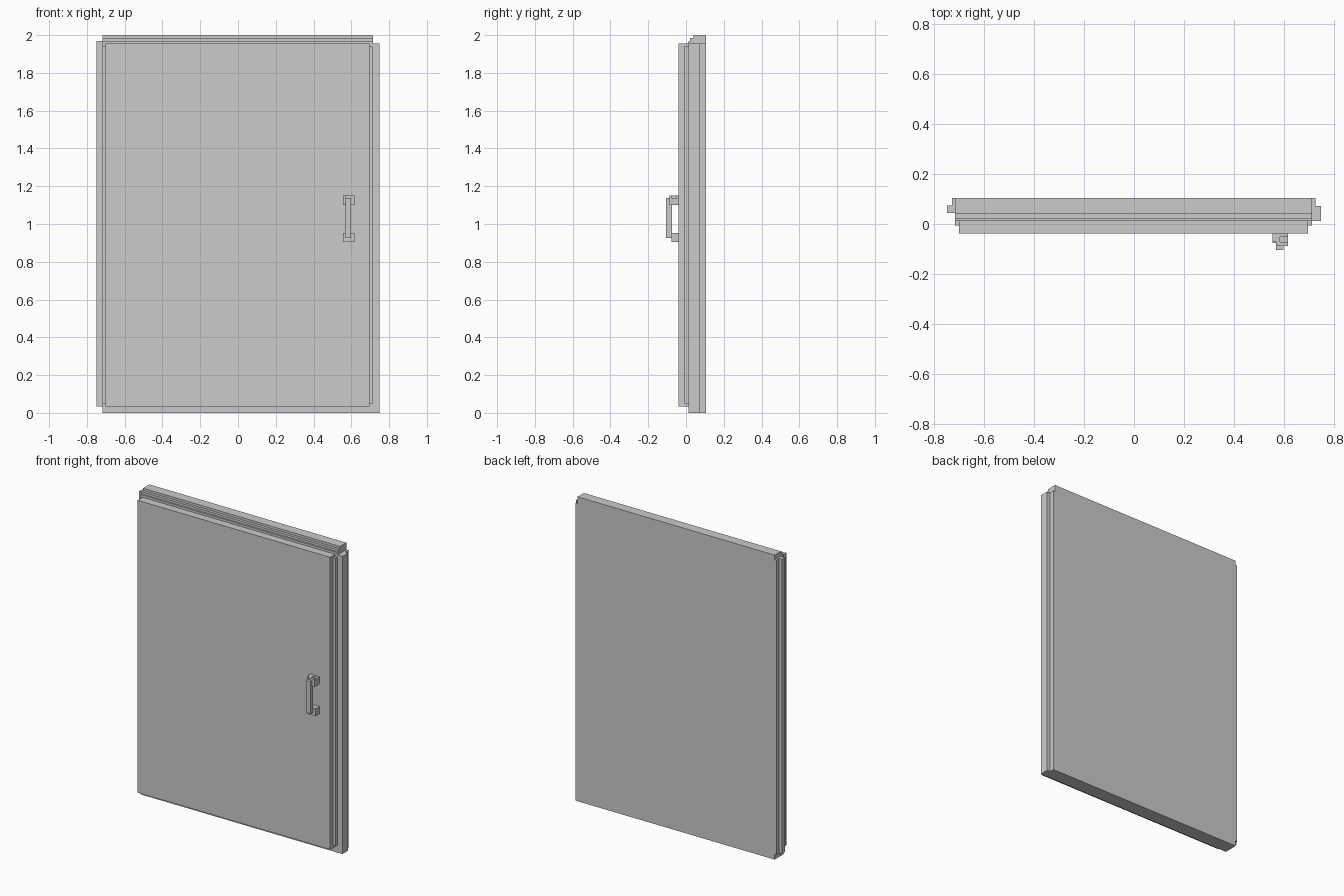
import bpy
import bmesh
from mathutils import Vector

if "Cube" in bpy.data.objects:
    bpy.data.objects.remove(bpy.data.objects["Cube"])


def prism(name, profile, axis, lo, hi):
    """Extrude a closed 2D profile along an axis ('X': y,z points; 'Z': x,y points)."""
    bm = bmesh.new()
    if axis == 'X':
        pts, step = [(lo, a, b) for a, b in profile], Vector((hi - lo, 0, 0))
    else:
        pts, step = [(a, b, lo) for a, b in profile], Vector((0, 0, hi - lo))
    face = bm.faces.new([bm.verts.new(p) for p in pts])
    ext = bmesh.ops.extrude_face_region(bm, geom=[face])
    verts = [g for g in ext['geom'] if isinstance(g, bmesh.types.BMVert)]
    bmesh.ops.translate(bm, verts=verts, vec=step)
    bmesh.ops.recalc_face_normals(bm, faces=bm.faces)
    mesh = bpy.data.meshes.new(name)
    bm.to_mesh(mesh)
    bm.free()
    obj = bpy.data.objects.new(name, mesh)
    bpy.context.collection.objects.link(obj)
    return obj


def box(name, x, y, z):
    rect = [(x[0], y[0]), (x[1], y[0]), (x[1], y[1]), (x[0], y[1])]
    return prism(name, rect, 'Z', *z)


# Main slab with the stepped top edge
prism("door_body",
      [(0.105, 0), (0.105, 2), (0.04, 2), (0.04, 1.985), (0.022, 1.985),
       (0.022, 1.97), (0.012, 1.97), (0.012, 0)], 'X', -0.718, 0.714)

# Stepped side edges, offset in height from each other
prism("left_edge",
      [(-0.718, 0.105), (-0.73, 0.105), (-0.73, 0.075), (-0.75, 0.075),
       (-0.75, 0.045), (-0.718, 0.045)], 'Z', 0.035, 1.97)
prism("right_edge",
      [(0.714, 0.105), (0.728, 0.105), (0.728, 0.073), (0.75, 0.073),
       (0.75, 0.013), (0.714, 0.013)], 'Z', 0, 1.955)

# Raised front panel and the thin seal behind it
box("front_panel", (-0.702, 0.697), (-0.039, 0.012), (0.035, 1.955))
box("panel_seal", (-0.718, 0.714), (-0.007, 0.012), (0.05, 1.94))

# Handle: grip bar and two mounts
box("handle_bar", (0.57, 0.599), (-0.105, -0.075), (0.925, 1.138))
mount = [(0.555, -0.039), (0.618, -0.039), (0.618, -0.088), (0.57, -0.088),
         (0.57, -0.07), (0.555, -0.07)]
notched = [(0.555, -0.039), (0.618, -0.039), (0.618, -0.052), (0.585, -0.052),
           (0.585, -0.073), (0.618, -0.073), (0.618, -0.088), (0.57, -0.088),
           (0.57, -0.07), (0.555, -0.07)]
prism("handle_mount_upper", mount, 'Z', 1.10, 1.135)
prism("handle_mount_upper_cap", notched, 'Z', 1.135, 1.15)
box("handle_mount_lower", (0.555, 0.618), (-0.076, -0.039), (0.905, 0.953))
